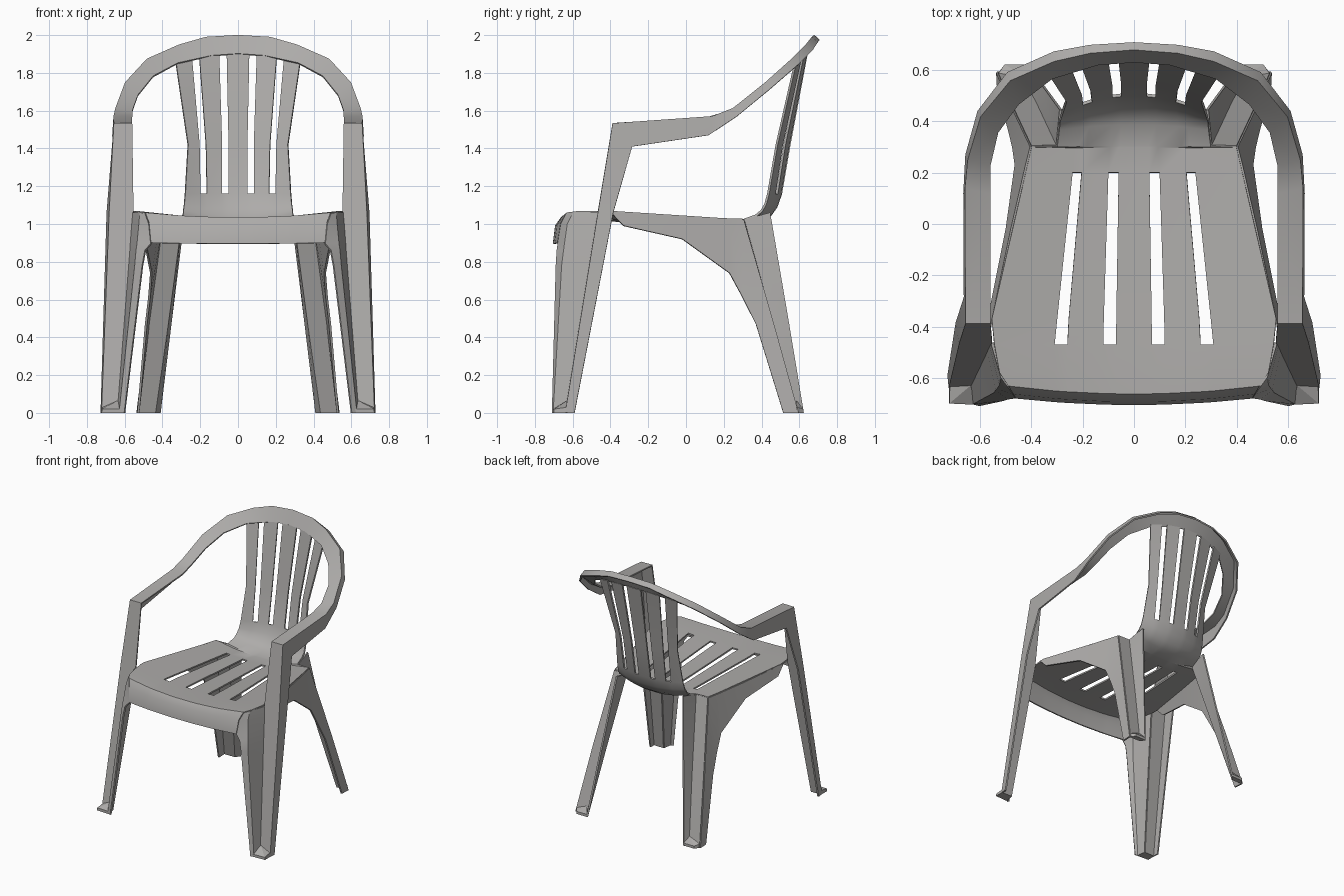
import bpy, bmesh
from mathutils import Vector

plastic = bpy.data.materials.new("grey plastic")
plastic.diffuse_color = (0.42, 0.41, 0.40, 1)


def finish(name, bm, thick=0.012):
    bmesh.ops.remove_doubles(bm, verts=bm.verts, dist=0.0005)
    bmesh.ops.recalc_face_normals(bm, faces=bm.faces)
    me = bpy.data.meshes.new(name)
    bm.to_mesh(me)
    bm.free()
    me.materials.append(plastic)
    ob = bpy.data.objects.new(name, me)
    bpy.context.collection.objects.link(ob)
    bpy.ops.object.select_all(action='DESELECT')
    bpy.context.view_layer.objects.active = ob
    ob.select_set(True)
    if thick:
        mod = ob.modifiers.new("thickness", 'SOLIDIFY')
        mod.thickness, mod.offset = thick, 0
        bpy.ops.object.modifier_apply(modifier=mod.name)
    bpy.ops.object.shade_smooth_by_angle(angle=0.5)
    return ob


def grid(bm, rows, skip=lambda r, c: False):
    vs = [[bm.verts.new(p) for p in row] for row in rows]
    for r in range(len(vs) - 1):
        for c in range(len(vs[0]) - 1):
            if not skip(r, c):
                bm.faces.new((vs[r][c], vs[r][c + 1], vs[r + 1][c + 1], vs[r + 1][c]))


def mirrored_sheet(name, rows):
    bm = bmesh.new()
    for s in (1, -1):
        grid(bm, [[(s * x, y, z) for x, y, z in row] for row in rows])
    return finish(name, bm)


def mirrored_hull(name, pts):
    bm = bmesh.new()
    for s in (1, -1):
        vs = [bm.verts.new((s * x, y, z)) for x, y, z in pts]
        res = bmesh.ops.convex_hull(bm, input=vs)
    return finish(name, bm, 0)


# Seat, front apron and slatted back: one bowed sheet with four slots
# y, z, half width, slot edges (outer pair, inner pair), bow in y, bow in z
profile = [
    (-0.700, 0.895, 0.46, .31, .26, .12, .07, .025, .005),
    (-0.688, 0.990, 0.47, .31, .26, .12, .07, .03, .015),
    (-0.660, 1.030, 0.49, .31, .26, .12, .07, .03, .025),
    (-0.580, 1.027, 0.525, .31, .26, .12, .07, 0, .035),
    (-0.470, 1.022, 0.545, .31, .26, .12, .07, 0, .04),
    (-0.370, 1.017, 0.555, .30, .255, .118, .069, 0, .045),
    (0.200, 0.990, 0.423, .24, .205, .10, .06, 0, .035),
    (0.300, 0.987, 0.40, .235, .20, .095, .06, 0, .035),
    (0.305, 0.987, 0.30, .22, .185, .09, .055, 0, .035),
    (0.390, 1.000, 0.292, .21, .175, .088, .052, -.02, .045),
    (0.440, 1.035, 0.29, .205, .17, .086, .05, -.04, .035),
    (0.480, 1.090, 0.285, .20, .165, .085, .05, -.06, .015),
    (0.505, 1.160, 0.28, .20, .165, .085, .05, -.07, 0),
    (0.550, 1.420, 0.265, .205, .17, .085, .05, -.07, 0),
    (0.640, 1.900, 0.33, .245, .205, .10, .06, -.06, -.04),
]
rows = []
for y, z, w, a, b, c, d, by, bz in profile:
    xs = [-w, -a, -b, -c, -d, d, c, b, a, w]
    rows.append([(x, y + by * (x / w) ** 2, z + bz * (x / w) ** 2) for x in xs])
bm = bmesh.new()
grid(bm, rows, lambda r, c: c in (1, 3, 5, 7) and (4 <= r < 6 or r >= 12))
finish("seat_and_back", bm)

# Arm frame: front leg strip, armrest and top rim (skirt, outer, inner)
frame = [
    [(.722, -.590, 0), (.719, -.635, 0), (.635, -.635, 0)],
    [(.690, -.385, 1.06), (.678, -.462, 1.06), (.553, -.462, 1.06)],
    [(.658, -.285, 1.41), (.654, -.385, 1.53), (.56, -.385, 1.53)],
    [(.660, .120, 1.47), (.655, .140, 1.567), (.56, .120, 1.562)],
    [(.652, .270, 1.57), (.645, .250, 1.61), (.56, .230, 1.595)],
    [(.605, .440, 1.71), (.595, .420, 1.745), (.53, .360, 1.68)],
    [(.490, .590, 1.84), (.480, .560, 1.87), (.45, .470, 1.78)],
    [(.310, .670, 1.92), (.310, .635, 1.945), (.32, .570, 1.85)],
    [(.170, .695, 1.96), (.170, .667, 1.985), (.14, .625, 1.89)],
    [(0, .705, 1.97), (0, .680, 1.995), (0, .635, 1.90)],
]
mirrored_sheet("arm_frame", frame)

# Inner panel of the front legs, wrapping round from the apron
mirrored_sheet("front_leg", [
    [(.490, -.630, 1.055), (.515, -.595, 1.06), (.553, -.462, 1.06)],
    [(.470, -.658, 1.00), (.520, -.625, 1.00), (.558, -.472, 1.00)],
    [(.460, -.675, .895), (.530, -.640, .895), (.566, -.489, .895)],
    [(.490, -.680, .860), (.535, -.645, .86), (.568, -.495, .86)],
    [(.505, -.685, .780), (.542, -.655, .78), (.574, -.508, .78)],
    [(.600, -.705, 0), (.625, -.700, 0), (.635, -.635, 0)],
])

# Side apron running down into the outer panel of the rear legs
mirrored_sheet("side_apron", [
    [(.555, -.40, 1.062), (.557, -.33, .99)],
    [(.475, -.02, 1.037), (.495, -.02, .92)],
    [(.420, .22, 1.025), (.460, .23, .74)],
    [(.400, .30, 1.022), (.470, .30, .61)],
    [(.475, .46, .47), (.487, .37, .47)],
    [(.532, .59, 0), (.528, .515, 0)],
])

# Rear leg strip and inner panel
mirrored_sheet("rear_leg", [
    [(.40, .30, 1.022), (.30, .305, 1.022), (.285, .445, 1.06)],
    [(.475, .46, .47), (.373, .46, .47), (.358, .545, .47)],
    [(.532, .59, 0), (.440, .59, 0), (.415, .622, 0)],
])

# Foot caps
mirrored_hull("front_foot", [
    (.615, -.705, 0), (.722, -.700, 0), (.722, -.63, 0), (.635, -.63, 0),
    (.617, -.705, .02), (.720, -.700, .02), (.718, -.63, .03), (.637, -.63, .065)])
mirrored_hull("rear_foot", [
    (.415, .622, 0), (.505, .622, 0), (.532, .585, 0), (.44, .585, 0),
    (.415, .622, .02), (.505, .622, .02), (.530, .585, .03), (.44, .585, .065)])
